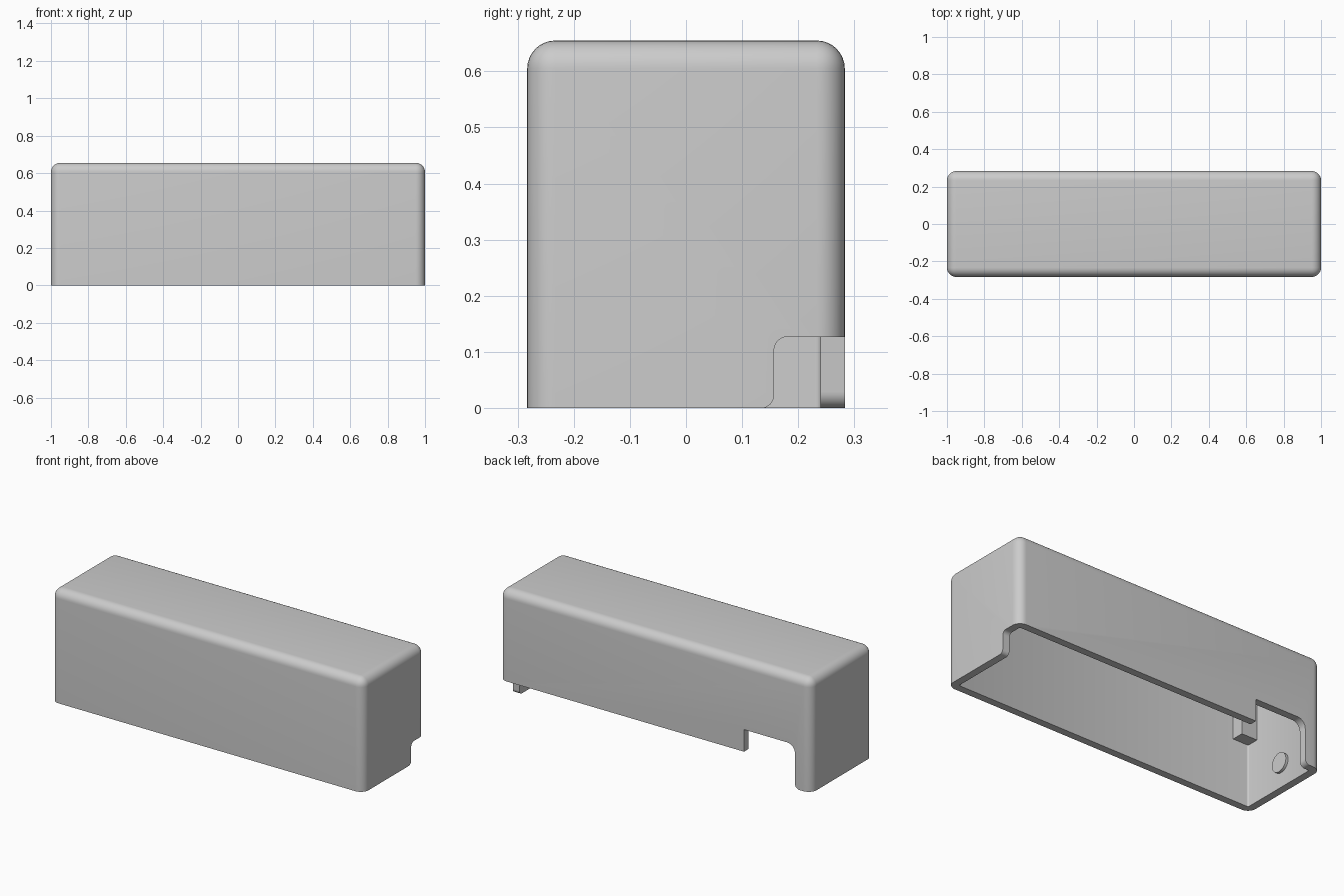
import bpy, bmesh, math
from mathutils import Vector

if "Cube" in bpy.data.objects:
    bpy.data.objects.remove(bpy.data.objects["Cube"])

GREY = (0.6, 0.6, 0.6, 1)
L, W, H = 1.0, 0.283, 0.655      # half length, half width, height
T, R = 0.043, 0.05               # wall thickness, outer edge radius

mat = bpy.data.materials.new("plain grey")
mat.use_nodes = True
mat.diffuse_color = GREY
mat.node_tree.nodes["Principled BSDF"].inputs["Base Color"].default_value = GREY


def add_object(name, bm):
    bmesh.ops.recalc_face_normals(bm, faces=bm.faces)
    mesh = bpy.data.meshes.new(name)
    bm.to_mesh(mesh)
    bm.free()
    mesh.materials.append(mat)
    ob = bpy.data.objects.new(name, mesh)
    bpy.context.collection.objects.link(ob)
    return ob


def box(lo, hi):
    bm = bmesh.new()
    bmesh.ops.create_cube(bm, size=1)
    lo, hi = Vector(lo), Vector(hi)
    for v in bm.verts:
        v.co = (lo + hi) / 2 + v.co * (hi - lo)
    return bm


def round_edges(bm, test, radius, segments):
    edges = [e for e in bm.edges if test(e)]
    bmesh.ops.bevel(bm, geom=edges, offset=radius, segments=segments,
                    profile=0.5, affect='EDGES')


def is_vertical(e):
    return abs(e.verts[0].co.z - e.verts[1].co.z) > 0.1


def rounded_prism(points, to_3d, start, end):
    """Extrude a 2D outline of (u, v, corner radius) between two depths."""
    outline = []
    for i, (u, v, r) in enumerate(points):
        p = Vector((u, v))
        if r == 0:
            outline.append(p)
            continue
        a = (Vector(points[i - 1][:2]) - p).normalized()
        b = (Vector(points[(i + 1) % len(points)][:2]) - p).normalized()
        centre = p + (a + b) * r     # all corners are square
        for k in range(9):
            t = k / 8 * math.pi / 2
            outline.append(centre - b * r * math.cos(t) - a * r * math.sin(t))
    bm = bmesh.new()
    face = bm.faces.new([bm.verts.new(to_3d(p.x, p.y, start)) for p in outline])
    shift = Vector(to_3d(0, 0, end)) - Vector(to_3d(0, 0, start))
    ext = bmesh.ops.extrude_face_region(bm, geom=[face], use_keep_orig=True)
    bmesh.ops.translate(bm, vec=shift,
                        verts=[g for g in ext["geom"] if isinstance(g, bmesh.types.BMVert)])
    return bm


def smooth(ob):
    bpy.ops.object.select_all(action='DESELECT')
    bpy.context.view_layer.objects.active = ob
    ob.select_set(True)
    bpy.ops.object.shade_smooth_by_angle(angle=math.radians(30))


# Outer cover with rounded sides and top
bm = box((-L, -W, 0), (L, W, H))
round_edges(bm, lambda e: max(v.co.z for v in e.verts) > 0.1, R, 8)
cover = add_object("cover", bm)

# Hollow inside, open at the bottom
bm = box((-L + T, -W + T, -0.2), (L - T, W - T, H - T))
round_edges(bm, is_vertical, 0.01, 3)
cutters = [add_object("cavity_cutter", bm)]

# Raised rear edge with a taller notch near the right end
rear = [(1.2, -0.2, 0), (1.2, 0.127, 0), (-0.57, 0.127, 0), (-0.57, 0.255, 0),
        (-0.896, 0.255, 0.05), (-0.896, -0.0005, 0.03), (-0.95, -0.0005, 0), (-0.95, -0.2, 0)]
cutters.append(add_object("rear_cutter", rounded_prism(
    rear, lambda u, v, d: (u, d, v), 0.2, 0.4)))

# Step in the rear corner of the left end wall
end = [(0.4, -0.2, 0), (0.4, 0.127, 0), (0.157, 0.127, 0.024),
       (0.157, -0.0005, 0.024), (0.1, -0.0005, 0), (0.1, -0.2, 0)]
cutters.append(add_object("end_cutter", rounded_prism(
    end, lambda u, v, d: (d, u, v), 0.9, 1.2)))

bpy.context.view_layer.objects.active = cover
for cutter in cutters:
    cutter.hide_render = True
    mod = cover.modifiers.new("cut", 'BOOLEAN')
    mod.operation = 'DIFFERENCE'
    mod.solver = 'EXACT'
    mod.object = cutter
    bpy.ops.object.modifier_apply(modifier=mod.name)
for cutter in cutters:
    bpy.data.objects.remove(cutter)
smooth(cover)

# Inner corner posts and round snap studs on both end walls
for side, sx in (("left", 1), ("right", -1)):
    for place, sy in (("front", -1), ("rear", 1)):
        xs = sorted((sx * (L - T + 0.01), sx * 0.857))
        ys = sorted((sy * (W - T + 0.01), sy * 0.17))
        add_object(f"{place}_{side}_post",
                   box((xs[0], ys[0], 0.36), (xs[1], ys[1], H - T + 0.01)))
    bpy.ops.mesh.primitive_cylinder_add(
        vertices=32, radius=0.055, depth=0.03,
        location=(sx * (L - T), 0.02, 0.14), rotation=(0, math.pi / 2, 0))
    stud = bpy.context.object
    stud.name = f"{side}_stud"
    stud.data.materials.append(mat)
    smooth(stud)
